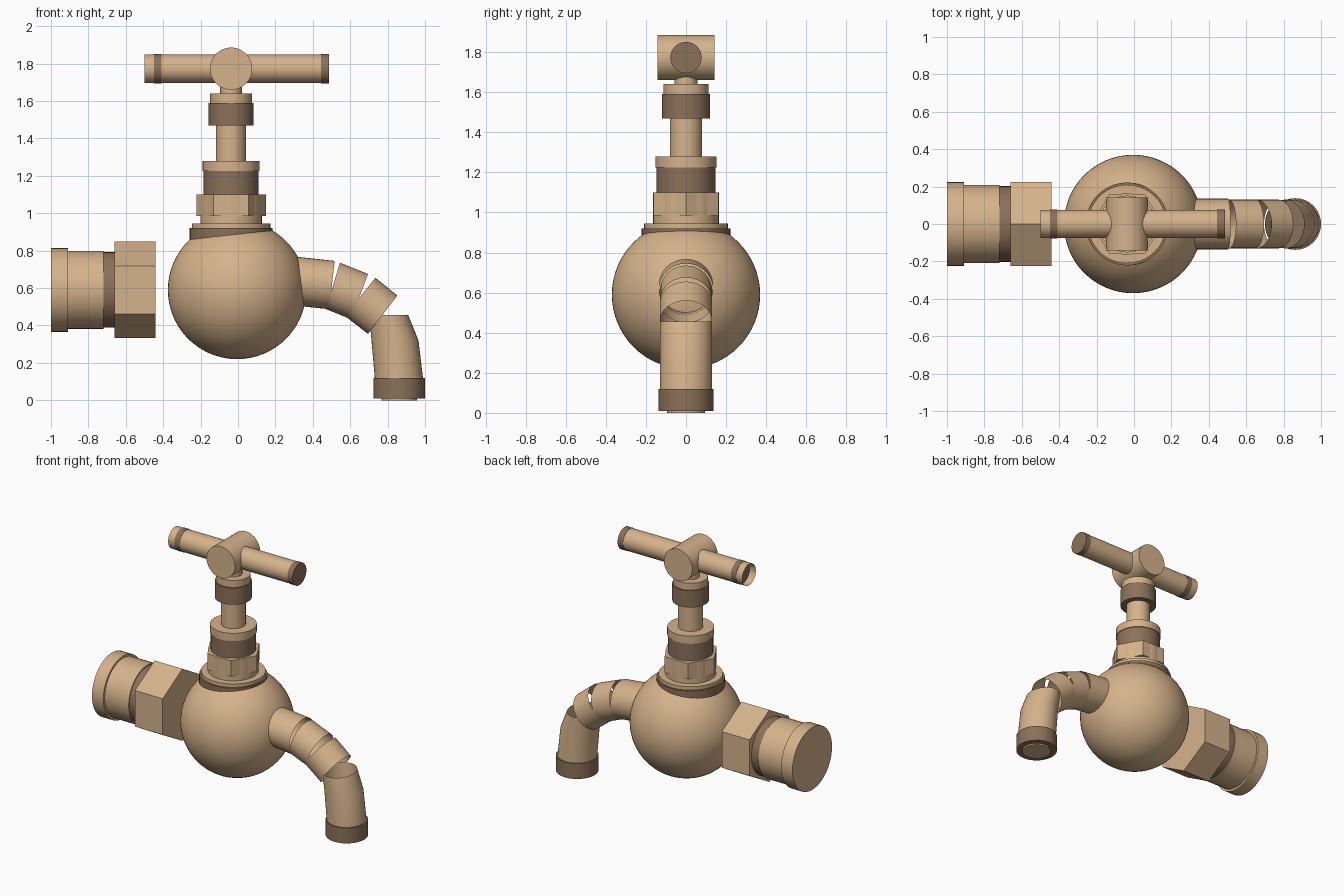
import bpy, bmesh, math
from mathutils import Vector

if "Cube" in bpy.data.objects:
    bpy.data.objects.remove(bpy.data.objects["Cube"])


def material(name, rgb):
    m = bpy.data.materials.new(name)
    m.diffuse_color = (*rgb, 1)
    m.use_nodes = True
    m.node_tree.nodes["Principled BSDF"].inputs["Base Color"].default_value = m.diffuse_color
    return m


BRASS = material("light brass", (0.67, 0.45, 0.26))
BROWN = material("dark bronze", (0.26, 0.165, 0.10))


def finish(name, bm, mat, smooth=True):
    bmesh.ops.recalc_face_normals(bm, faces=bm.faces)
    mesh = bpy.data.meshes.new(name)
    bm.to_mesh(mesh)
    bm.free()
    mesh.materials.append(mat)
    ob = bpy.data.objects.new(name, mesh)
    bpy.context.collection.objects.link(ob)
    if smooth:
        bpy.ops.object.select_all(action='DESELECT')
        ob.select_set(True)
        bpy.context.view_layer.objects.active = ob
        bpy.ops.object.shade_smooth_by_angle(angle=math.radians(35))
    return ob


def rod(name, axis, center, lo, hi, r, mat, sides=40, caps=(True, True), phase=0.0):
    """Cylinder or prism along an axis; center gives the other two coordinates."""
    bm = bmesh.new()
    rings = []
    for t in (lo, hi):
        ring = []
        for i in range(sides):
            a = phase + 2 * math.pi * i / sides
            p = [center[0] + r * math.cos(a), center[1] + r * math.sin(a)]
            p.insert("xyz".index(axis), t)
            ring.append(bm.verts.new(p))
        rings.append(ring)
    for i in range(sides):
        j = (i + 1) % sides
        bm.faces.new((rings[0][i], rings[0][j], rings[1][j], rings[1][i]))
    for ring, cap in zip(rings, caps):
        if cap:
            bm.faces.new(ring)
    return finish(name, bm, mat, sides > 8)


def bent_tube(name, rings, ry, sides=40):
    """Open tube through rings given by their upper and lower (x, z) rim points."""
    bm = bmesh.new()
    loops = []
    for top, bottom in rings:
        a, b = Vector((top[0], 0, top[1])), Vector((bottom[0], 0, bottom[1]))
        mid, half = (a + b) / 2, (a - b) / 2
        loops.append([bm.verts.new(mid + half * math.cos(t) + Vector((0, ry * math.sin(t), 0)))
                      for t in (2 * math.pi * i / sides for i in range(sides))])
    for l0, l1 in zip(loops, loops[1:]):
        for i in range(sides):
            j = (i + 1) % sides
            bm.faces.new((l0[i], l0[j], l1[j], l1[i]))
    return finish(name, bm, BRASS)


# Round valve body
bm = bmesh.new()
bmesh.ops.create_uvsphere(bm, u_segments=64, v_segments=32, radius=0.37)
bmesh.ops.translate(bm, verts=bm.verts, vec=(-0.005, 0, 0.59))
finish("valve_body", bm, BRASS)

# Inlet pipe on the left, with hexagonal nut standing on a corner
INLET = (0, 0.59)
rod("inlet_rim", "x", INLET, -1.0, -0.91, 0.224, BRASS)
rod("inlet_pipe", "x", INLET, -0.91, -0.72, 0.209, BRASS)
rod("inlet_groove", "x", INLET, -0.72, -0.66, 0.202, BROWN)
rod("inlet_nut", "x", INLET, -0.66, -0.44, 0.258, BRASS, 6, phase=math.pi / 2)

# Bonnet and stem stacked above the body: name, bottom, top, radius, colour
STEM = (-0.037, 0)
for name, lo, hi, r, mat in (
        ("bonnet_seat", 0.83, 0.92, 0.222, BROWN),
        ("bonnet_flange", 0.92, 0.945, 0.21, BRASS),
        ("bonnet_neck", 0.945, 1.10, 0.164, BRASS),
        ("packing_band", 1.10, 1.225, 0.147, BROWN),
        ("packing_cap", 1.225, 1.28, 0.152, BRASS),
        ("stem", 1.28, 1.47, 0.081, BRASS),
        ("stem_collar", 1.47, 1.59, 0.12, BROWN),
        ("stem_collar_cap", 1.59, 1.64, 0.112, BRASS),
        ("stem_tip", 1.64, 1.70, 0.058, BRASS)):
    rod(name, "z", STEM, lo, hi, r, mat)
rod("bonnet_nut", "z", STEM, 0.985, 1.10, 0.186, BRASS, 6)

# Cross handle
rod("handle_hub", "y", (-0.037, 1.773), -0.142, 0.142, 0.113, BRASS)
BAR = (0, 1.773)
rod("handle_bar", "x", BAR, -0.41, 0.445, 0.076, BRASS)
rod("handle_band_left", "x", BAR, -0.45, -0.41, 0.078, BROWN)
rod("handle_end_left", "x", BAR, -0.50, -0.45, 0.076, BRASS, caps=(False, False))
rod("handle_cap_right", "x", BAR, 0.445, 0.487, 0.078, BROWN)

# Segmented spout with open wedge gaps between its pieces
bent_tube("spout_root", [((0.29, 0.77), (0.27, 0.51)), ((0.517, 0.745), (0.487, 0.487))], 0.135)
bent_tube("spout_second", [((0.545, 0.735), (0.47, 0.488)), ((0.695, 0.675), (0.605, 0.433))], 0.13)
bent_tube("spout_third", [((0.735, 0.655), (0.57, 0.452)), ((0.852, 0.56), (0.695, 0.355))], 0.13)
bent_tube("spout_drop", [((0.91, 0.456), (0.70, 0.456)), ((0.965, 0.32), (0.712, 0.34)),
                         ((0.99, 0.11), (0.732, 0.11))], 0.13)

# Outlet ring and its inner disc
rod("outlet_ring", "z", (0.862, 0), 0.01, 0.12, 0.138, BROWN)
rod("outlet_disc", "z", (0.862, 0), 0.0, 0.01, 0.095, BRASS)
